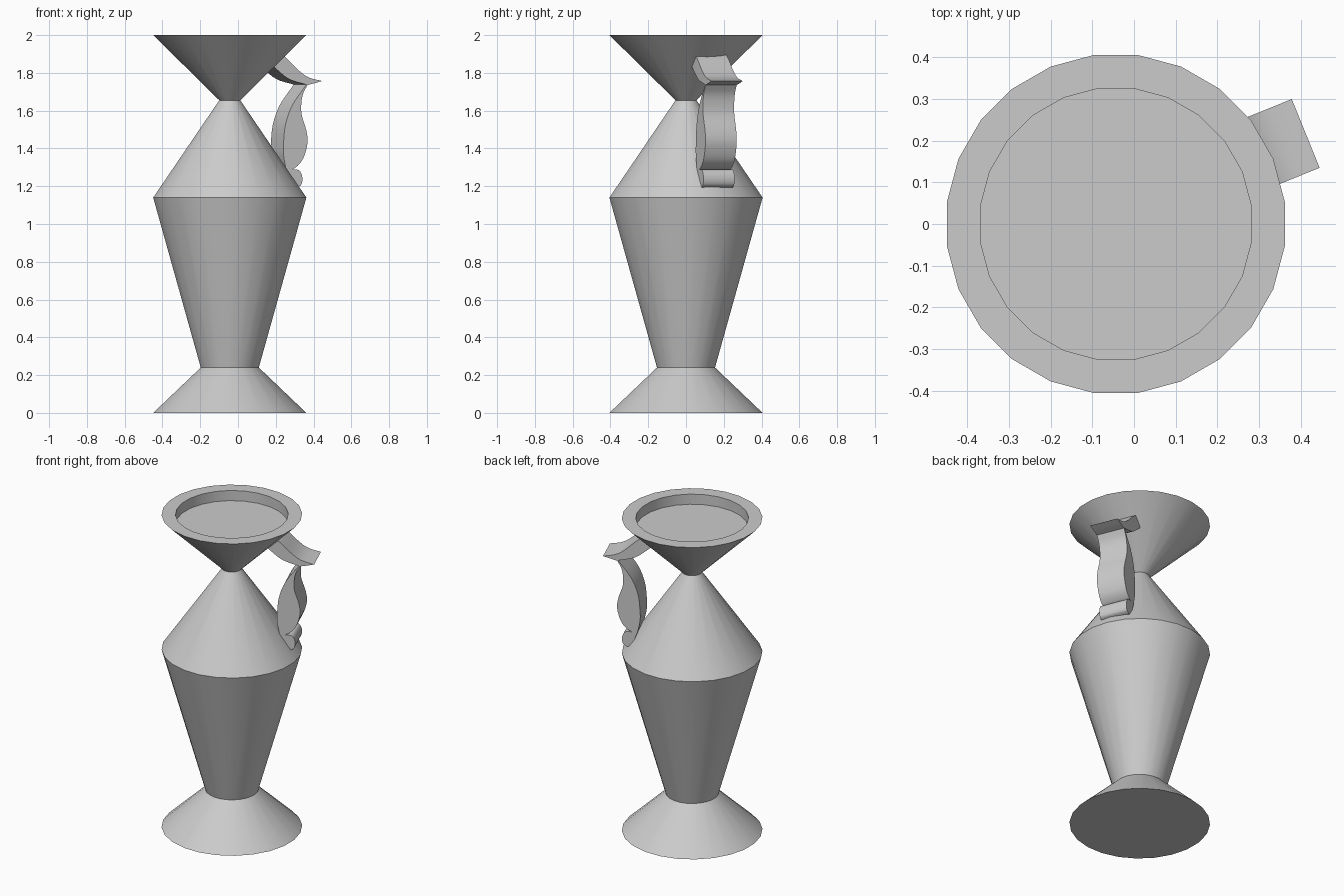
import bpy, bmesh, math
from mathutils import Matrix, Vector

if "Cube" in bpy.data.objects:
    bpy.data.objects.remove(bpy.data.objects["Cube"], do_unlink=True)

AXIS_X = -0.0435      # lathe axis of the vessel
SIDES = 24

clay = bpy.data.materials.new("grey_clay")
clay.use_nodes = True
GREY = (0.6, 0.6, 0.6, 1.0)
clay.diffuse_color = GREY
clay.node_tree.nodes["Principled BSDF"].inputs["Base Color"].default_value = GREY


def finish(bm, name):
    """Turn a bmesh into a smooth-shaded object with sharp creases."""
    bmesh.ops.recalc_face_normals(bm, faces=bm.faces)
    mesh = bpy.data.meshes.new(name)
    bm.to_mesh(mesh)
    bm.free()
    mesh.materials.append(clay)
    obj = bpy.data.objects.new(name, mesh)
    bpy.context.collection.objects.link(obj)
    bpy.ops.object.select_all(action='DESELECT')
    obj.select_set(True)
    bpy.context.view_layer.objects.active = obj
    bpy.ops.object.shade_smooth_by_angle(angle=math.radians(30))
    return obj


def lathe(name, profile):
    """Revolve (radius, z) points and cap both ends."""
    bm = bmesh.new()
    rings = []
    for r, z in profile:
        rings.append([bm.verts.new((r * math.cos(a), r * math.sin(a), z))
                      for a in (math.tau * (i + 0.5) / SIDES for i in range(SIDES))])
    for low, high in zip(rings, rings[1:]):
        for i in range(SIDES):
            j = (i + 1) % SIDES
            bm.faces.new((low[i], low[j], high[j], high[i]))
    bm.faces.new(rings[0][::-1])
    bm.faces.new(rings[-1])
    obj = finish(bm, name)
    obj.location.x = AXIS_X
    return obj


def spline(points, steps=4):
    """Catmull-Rom curve through the points, leaving out the last one."""
    p = [Vector(q) for q in points]
    p = [2 * p[0] - p[1]] + p + [2 * p[-1] - p[-2]]
    out = []
    for a, b, c, d in zip(p, p[1:], p[2:], p[3:]):
        for k in range(steps):
            t = k / steps
            out.append(0.5 * (2 * b + (c - a) * t + (2 * a - 5 * b + 4 * c - d) * t ** 2
                              + (3 * b - a - 3 * c + d) * t ** 3))
    return out


# Vessel: foot, tapered body, shoulder, neck, flared mouth with shallow recess
lathe("vessel", [(0.409, 0.0), (0.155, 0.24), (0.409, 1.14), (0.056, 1.655),
                 (0.409, 2.0), (0.328, 2.0), (0.328, 1.935)])

# Handle outline as (distance from axis, z), one curve between each sharp corner
outline = []
for curve in (
    # top of the arm, from inside the mouth to the tip
    [(0.24, 1.91), (0.293, 1.884), (0.374, 1.81), (0.43, 1.775), (0.504, 1.757)],
    # underside of the tip
    [(0.504, 1.757), (0.46, 1.745), (0.42, 1.736)],
    # outer side of the grip
    [(0.42, 1.736), (0.395, 1.69), (0.385, 1.64), (0.387, 1.577), (0.413, 1.497),
     (0.42, 1.429), (0.397, 1.35), (0.363, 1.307), (0.331, 1.288)],
    # scroll at the foot of the handle
    [(0.331, 1.288), (0.368, 1.286), (0.386, 1.265), (0.391, 1.233),
     (0.383, 1.206), (0.363, 1.193)],
    # hidden end inside the shoulder
    [(0.363, 1.193), (0.33, 1.19)],
    [(0.33, 1.19), (0.31, 1.26)],
    # inner side of the grip
    [(0.31, 1.26), (0.297, 1.296), (0.284, 1.36), (0.283, 1.418), (0.294, 1.524),
     (0.334, 1.63), (0.414, 1.738)],
    # underside of the arm
    [(0.414, 1.738), (0.315, 1.767), (0.237, 1.825), (0.2, 1.86)],
    [(0.2, 1.86), (0.24, 1.91)],
):
    outline += spline(curve, 1 if len(curve) == 2 else 4)

bm = bmesh.new()
face = bm.faces.new([bm.verts.new((p.x, -0.059, p.y)) for p in outline])
side = bmesh.ops.extrude_face_region(bm, geom=[face])
bmesh.ops.translate(bm, vec=(0, 0.178, 0),
                    verts=[v for v in side["geom"] if isinstance(v, bmesh.types.BMVert)])
handle = finish(bm, "handle")
handle.matrix_world = (Matrix.Translation((AXIS_X, 0, 0))
                       @ Matrix.Rotation(math.radians(22.1), 4, 'Z'))
